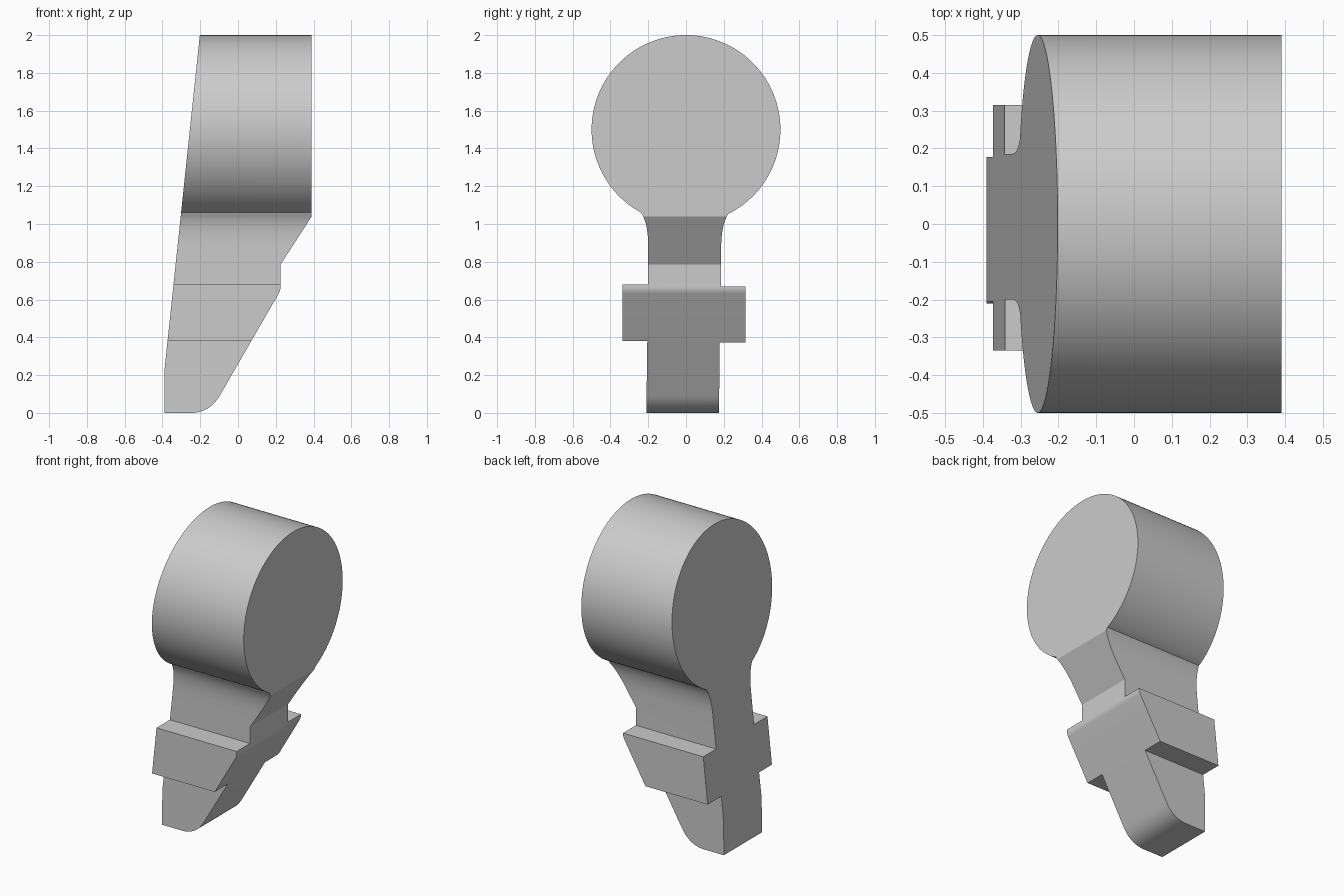
import bpy, bmesh
from math import radians, sin, cos, asin, pi
from mathutils import Vector

cube = bpy.data.objects.get("Cube")
if cube:
    bpy.data.objects.remove(cube, do_unlink=True)

grey = bpy.data.materials.new("mid grey")
grey.use_nodes = True
colour = (0.6, 0.6, 0.6, 1)
grey.diffuse_color = colour
grey.node_tree.nodes["Principled BSDF"].inputs["Base Color"].default_value = colour


def bend(a, corner, b, steps=10):
    """Rounded corner between a and b."""
    a, corner, b = Vector(a), Vector(corner), Vector(b)
    ts = [i / steps for i in range(steps + 1)]
    return [tuple(a * (1 - t) ** 2 + corner * 2 * t * (1 - t) + b * t * t) for t in ts]


def prism(name, outline, place, direction):
    """Solid made by extruding a closed outline."""
    bm = bmesh.new()
    face = bm.faces.new([bm.verts.new(place(u, v)) for u, v in outline])
    new = bmesh.ops.extrude_face_region(bm, geom=[face])["geom"]
    bmesh.ops.translate(bm, vec=direction, verts=[g for g in new if isinstance(g, bmesh.types.BMVert)])
    bmesh.ops.recalc_face_normals(bm, faces=bm.faces)
    mesh = bpy.data.meshes.new(name)
    bm.to_mesh(mesh)
    bm.free()
    mesh.materials.append(grey)
    obj = bpy.data.objects.new(name, mesh)
    bpy.context.collection.objects.link(obj)
    return obj


# Face outline: round head, flared neck, cross bar and foot
radius, head_z, neck_y = 0.5, 1.5, 0.237
start = asin(neck_y / radius)
steps = 96
head = []
for i in range(steps + 1):
    a = start + (2 * pi - 2 * start) * i / steps
    head.append((radius * sin(a), head_z - radius * cos(a)))
left_neck = bend((-0.235, 1.055), (-0.2, 1.0), (-0.2, 0.88))
right_neck = bend((0.186, 0.88), (0.188, 1.0), (0.225, 1.055))
left_side = [(-0.2, 0.68), (-0.335, 0.68), (-0.335, 0.38), (-0.205, 0.38), (-0.21, 0)]
right_side = [(0.175, 0), (0.178, 0.373), (0.315, 0.373), (0.315, 0.67), (0.185, 0.67)]
body = prism("tag_body", head + left_neck + left_side + right_side + right_neck,
             lambda y, z: (-1, y, z), (2, 0, 0))

# Side outline: sloping face, stepped back and rounded toe
side = [(-0.202, 2.001), (0.39, 2.001), (0.39, 1.04), (0.225, 0.785)]
side += bend((0.225, 0.665), (0.225, 0.648), (0.215, 0.631), 5)
side += bend((-0.095, 0.094), (-0.149, 0), (-0.25, 0), 14)
side += [(-0.39, 0), (-0.39, 0.22)]
cutter = prism("side_cutter", side, lambda x, z: (x, -1, z), (0, 2, 0))
cutter.hide_render = True

# Keep only what both outlines share
trim = body.modifiers.new("trim", "BOOLEAN")
trim.operation = "INTERSECT"
trim.solver = "EXACT"
trim.object = cutter
bpy.ops.object.select_all(action="DESELECT")
body.select_set(True)
bpy.context.view_layer.objects.active = body
bpy.ops.object.modifier_apply(modifier=trim.name)
bpy.data.objects.remove(cutter, do_unlink=True)
bpy.ops.object.shade_smooth_by_angle(angle=radians(25))
